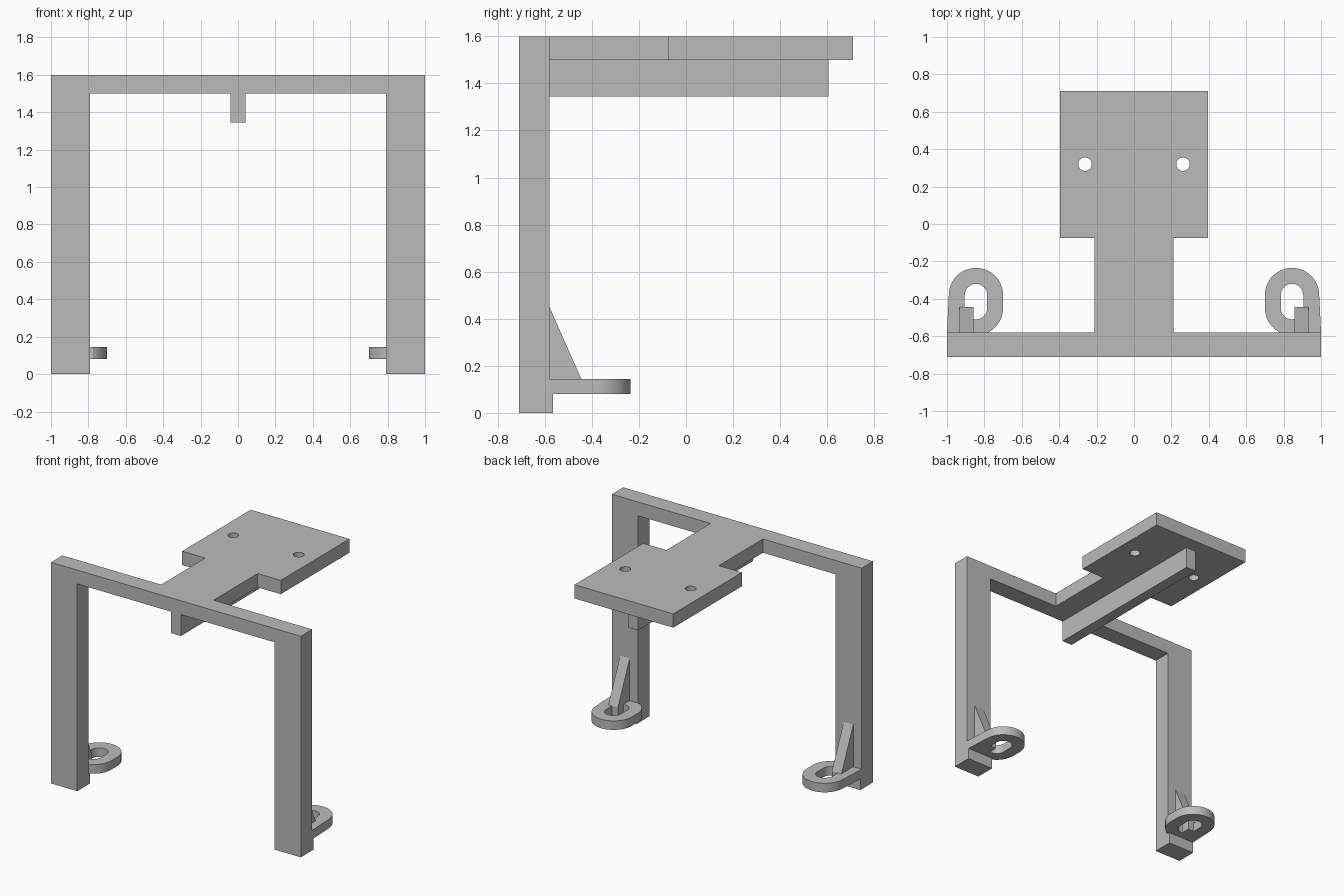
import bpy, bmesh
from math import pi, sin, cos
from mathutils import Matrix, Vector

cube = bpy.data.objects.get("Cube")
if cube:
    bpy.data.objects.remove(cube, do_unlink=True)

GREY = (0.5, 0.5, 0.5, 1)
mat = bpy.data.materials.new("plain grey")
mat.use_nodes = True
mat.diffuse_color = GREY
mat.node_tree.nodes["Principled BSDF"].inputs["Base Color"].default_value = GREY

# Axis orders that place a flat outline (u, v) and its thickness w
AXES = {
    "xy": lambda u, v, w: Vector((u, v, w)),
    "xz": lambda u, v, w: Vector((u, w, v)),
    "yz": lambda u, v, w: Vector((w, u, v)),
}


def prism(name, loops, low, high, plane="xy", smooth=False, mirror=False):
    """Extrude an outline, with optional holes, from low to high."""
    place = AXES[plane]
    bm = bmesh.new()
    edges = []
    for loop in loops:
        verts = [bm.verts.new(place(u, v, low)) for u, v in loop]
        edges += [bm.edges.new((a, b)) for a, b in zip(verts, verts[1:] + verts[:1])]
    bmesh.ops.triangle_fill(bm, use_beauty=True, use_dissolve=False, edges=edges)
    out = bmesh.ops.extrude_face_region(bm, geom=bm.faces[:], use_keep_orig=True)
    top = [g for g in out["geom"] if isinstance(g, bmesh.types.BMVert)]
    bmesh.ops.translate(bm, verts=top, vec=place(0, 0, high - low))
    if mirror:
        bmesh.ops.transform(bm, matrix=Matrix.Scale(-1, 4, (1, 0, 0)), verts=bm.verts)
    bmesh.ops.recalc_face_normals(bm, faces=bm.faces)
    mesh = bpy.data.meshes.new(name)
    bm.to_mesh(mesh)
    bm.free()
    mesh.materials.append(mat)
    ob = bpy.data.objects.new(name, mesh)
    bpy.context.collection.objects.link(ob)
    if smooth:
        bpy.ops.object.select_all(action="DESELECT")
        ob.select_set(True)
        bpy.context.view_layer.objects.active = ob
        bpy.ops.object.shade_smooth_by_angle(angle=pi / 6)
    return ob


def arc(cx, cy, r, start, end, steps):
    angles = [start + (end - start) * i / steps for i in range(steps + 1)]
    return [(cx + r * cos(a), cy + r * sin(a)) for a in angles]


def rect(u0, u1, v0, v1):
    return [(u0, v0), (u1, v0), (u1, v1), (u0, v1)]


FRONT, BACK = -0.71, -0.58      # portal depth
UNDER, TOP = 1.5, 1.6           # deck thickness
LEG_IN = 0.79

# Portal frame: two legs and a crossbeam
half = [(LEG_IN, UNDER), (LEG_IN, 0), (1, 0), (1, TOP)]
portal = half + [(-x, z) for x, z in reversed(half)]
prism("portal_frame", [portal], FRONT, BACK, "xz")

# Deck: neck widening to a mounting plate with two screw holes
half = [(0.21, BACK), (0.21, -0.075), (0.395, -0.075), (0.395, 0.71)]
deck = half + [(-x, y) for x, y in reversed(half)]
holes = [arc(s * 0.262, 0.32, 0.036, 0, 2 * pi, 32)[:-1] for s in (-1, 1)]
prism("mounting_deck", [deck] + holes, UNDER, TOP, smooth=True)

# Stiffening rib below the deck
prism("deck_rib", [rect(-0.04, 0.04, FRONT, 0.605)], 1.345, UNDER)

# Slotted lug: rounded tab blending into the leg's outer side
CX, Y_FAR, Y_NEAR, R_OUT, R_IN = 0.845, -0.38, -0.45, 0.145, 0.06
LOW, HIGH = 0.08, 0.145
near = [p for p in arc(CX, Y_NEAR, R_OUT, pi, 1.5 * pi, 16) if p[1] > BACK]
lug = [(1, BACK)] + arc(CX, Y_FAR, R_OUT, 0, pi, 32) + near + [(0.775, BACK)]
slot = arc(CX, Y_FAR, R_IN, 0, pi, 24) + arc(CX, Y_NEAR, R_IN, pi, 2 * pi, 24)
gusset = [(BACK, LOW), (-0.445, LOW), (-0.445, HIGH), (BACK, 0.45)]

for side, flip in (("left", False), ("right", True)):
    prism(side + "_lug", [lug, slot], LOW, HIGH, smooth=True, mirror=flip)
    prism(side + "_gusset", [gusset], 0.857, 0.933, "yz", mirror=flip)
    prism(side + "_foot_ledge", [rect(LEG_IN, 1, BACK, -0.565)], 0, LOW, mirror=flip)
